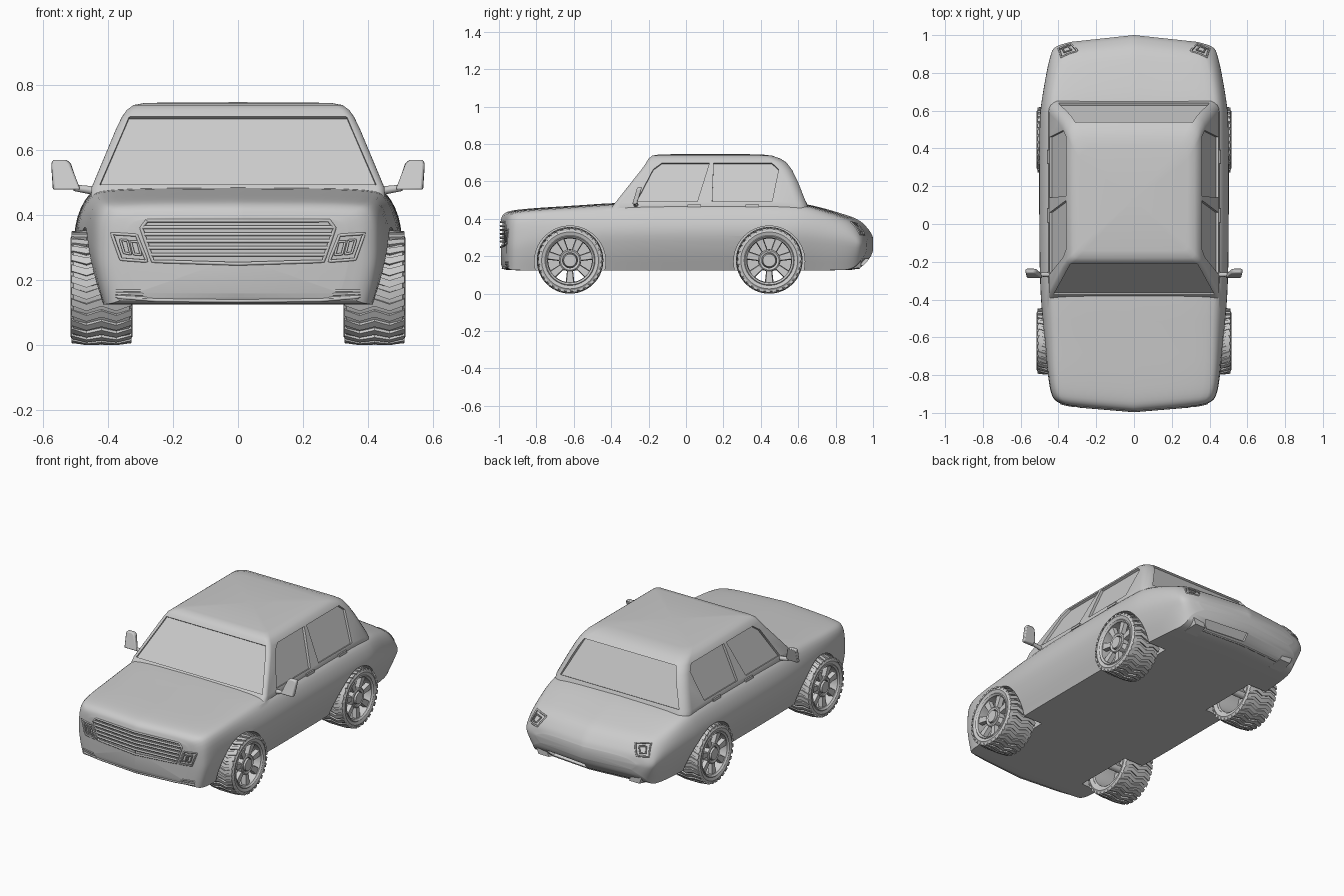
import bpy, bmesh, math
from mathutils import Vector, Matrix
from mathutils.bvhtree import BVHTree
from mathutils.geometry import normal as poly_normal

if "Cube" in bpy.data.objects:
    bpy.data.objects.remove(bpy.data.objects["Cube"])


def make(name, verts, faces, smooth=True):
    bm = bmesh.new()
    vs = [bm.verts.new(v) for v in verts]
    for f in faces:
        bm.faces.new([vs[i] for i in f])
    bmesh.ops.recalc_face_normals(bm, faces=bm.faces)
    me = bpy.data.meshes.new(name)
    bm.to_mesh(me)
    bm.free()
    ob = bpy.data.objects.new(name, me)
    bpy.context.collection.objects.link(ob)
    if smooth:
        shade(ob)
    return ob


def select(ob):
    bpy.ops.object.select_all(action='DESELECT')
    ob.select_set(True)
    bpy.context.view_layer.objects.active = ob


def shade(ob):
    select(ob)
    bpy.ops.object.shade_smooth_by_angle(angle=math.radians(32))


def chaikin(pts, n=2):
    for _ in range(n):
        out = [pts[0]]
        for a, b in zip(pts, pts[1:]):
            out += [tuple(p * .75 + q * .25 for p, q in zip(a, b)),
                    tuple(p * .25 + q * .75 for p, q in zip(a, b))]
        pts = out + [pts[-1]]
    return pts


def loft(name, rings, tips):
    n = len(rings[0])
    verts = [v for r in rings for v in r] + tips
    faces = [(k * n + i, k * n + (i + 1) % n, (k + 1) * n + (i + 1) % n, (k + 1) * n + i)
             for k in range(len(rings) - 1) for i in range(n)]
    base, m = (len(rings) - 1) * n, len(rings) * n
    for i in range(n):
        faces += [(i, (i + 1) % n, m), (base + i, base + (i + 1) % n, m + 1)]
    return make(name, verts, faces, False)


def prism(name, a, b, smooth=True):
    n = len(a)
    return make(name, list(a) + list(b), [tuple(range(n)), tuple(range(n, 2 * n))] +
                [(i, (i + 1) % n, n + (i + 1) % n, n + i) for i in range(n)], smooth)


def disc(x, y, z, r, n=48):
    return [(x, y + r * math.cos(2 * math.pi * i / n), z + r * math.sin(2 * math.pi * i / n)) for i in range(n)]


def boolean(ob, other, op):
    other.hide_render = True
    m = ob.modifiers.new("bool", 'BOOLEAN')
    m.operation, m.solver, m.object = op, 'EXACT', other
    select(ob)
    bpy.ops.object.modifier_apply(modifier=m.name)
    bpy.data.objects.remove(other)


# lower body: y, bottom, top, widest height, bottom / widest / shoulder half-widths, V bulge
stations = [(-.955, .16, .395, .27, .31, .34, .33, -.035), (-.945, .13, .425, .27, .38, .41, .385, -.035),
            (-.91, .125, .445, .28, .41, .44, .42, -.03), (-.80, .125, .457, .31, .415, .46, .435, -.02),
            (-.60, .125, .47, .34, .42, .48, .44, -.01), (-.36, .125, .487, .35, .43, .505, .45, 0),
            (0, .125, .49, .35, .43, .51, .455, 0), (.55, .125, .49, .35, .43, .51, .455, 0),
            (.66, .125, .475, .34, .42, .495, .45, .01), (.80, .125, .43, .32, .41, .47, .425, .03),
            (.89, .13, .395, .30, .39, .45, .40, .04), (.94, .19, .335, .27, .37, .43, .38, .045),
            (.955, .23, .30, .265, .30, .34, .31, .045)]
rings = []
for y, zb, zt, zm, wb, wm, wt, bulge in chaikin(stations):
    side = chaikin([(wb, zb), (.35 * wb + .65 * wm, (zb + zm) / 2), (wm, zm), (wt + .012, zt - .025),
                    (wt - .05, zt - .003), (0, zt)])
    half = [(0, zb)] + side
    loop = half + [(-x, z) for x, z in half[-2:0:-1]]
    rings.append([(x, y + bulge * max(0, 1 - abs(x) / .42), z) for x, z in loop])
body = loft("car_body", rings, [(0, rings[0][0][1], .27), (0, rings[-1][0][1], .265)])

# cabin: z, front y, back y, half-width
layers = [(.42, -.43, .67, .455), (.485, -.38, .645, .45), (.60, -.289, .60, .402), (.66, -.241, .57, .377),
          (.70, -.213, .54, .358), (.722, -.2, .505, .343), (.738, -.18, .46, .322), (.745, -.14, .40, .285)]
rings = []
for z, y0, y1, w in layers:
    ring = []
    for cx, cy, a0, r in ((1, y1, 0, .06), (-1, y1, 90, .06), (-1, y0, 180, .025), (1, y0, 270, .025)):
        oy = cy - r if cy == y1 else cy + r
        for k in range(6):
            a = math.radians(a0 + 18 * k)
            ring.append((cx * (w - r) + r * math.cos(a), oy + r * math.sin(a), z))
    rings.append(ring)
cabin = loft("cabin", rings, [(0, .1, .42), (0, .13, .747)])
boolean(body, cabin, 'UNION')
tree = BVHTree.FromObject(body, bpy.context.evaluated_depsgraph_get())


def hit(p, view):
    """Project a 2D point of a view (front, back, side +1/-1) onto the body."""
    if view in ('front', 'back'):
        s = -1 if view == 'front' else 1
        o, d = Vector((p[0], 2 * s, p[1])), Vector((0, -s, 0))
    else:
        o, d = Vector((2 * view, p[0], p[1])), Vector((-view, 0, 0))
    loc = tree.ray_cast(o, d)[0] or tree.find_nearest(o + d * 1.08)[0]
    return loc, -d


def pocket(pts, view, depth):
    """Sink a panel into the body."""
    ps = [hit(p, view) for p in pts]
    out, ps = ps[0][1], [p[0] for p in ps]
    n = poly_normal(ps)
    if n.dot(out) < 0:
        n = -n
    boolean(body, prism("cutter", [p + n * .05 for p in ps], [p - n * depth for p in ps], False), 'DIFFERENCE')


def trace(name, pts, view, r, closed=False):
    """Thin trim bar following the body surface."""
    if closed:
        pts = pts + pts[:1]
    path = []
    for a, b in zip(pts, pts[1:]):
        for k in range(8):
            t = k / 8
            path.append(hit((a[0] + (b[0] - a[0]) * t, a[1] + (b[1] - a[1]) * t), view)[0])
    path.append(hit(pts[-1], view)[0])
    cu = bpy.data.curves.new(name, 'CURVE')
    cu.dimensions, cu.bevel_depth, cu.bevel_resolution, cu.use_fill_caps = '3D', r, 1, True
    sp = cu.splines.new('POLY')
    sp.points.add(len(path) - 1)
    for q, p in zip(sp.points, path):
        q.co = (*p, 1)
    ob = bpy.data.objects.new(name, cu)
    bpy.context.collection.objects.link(ob)
    select(ob)
    bpy.ops.object.convert(target='MESH')


# windows
pocket([(-.425, .493), (.425, .493), (.335, .702), (-.335, .702)], 'front', .010)
pocket([(-.40, .495), (.40, .495), (.31, .70), (-.31, .70)], 'back', .012)
for s in (1, -1):
    pocket([(-.265, .493), (.06, .493), (.125, .698), (-.13, .698), (-.175, .665)], s, .014)
    pocket([(.14, .493), (.46, .493), (.495, .665), (.46, .698), (.148, .698)], s, .014)

for s in (1, -1):
    m = lambda pts: [(s * x, z) for x, z in pts]
    # headlights
    lamp = m([(.312, .338), (.388, .343), (.36, .264), (.28, .258)])
    pocket(lamp, 'front', .012)
    trace("headlight_frame", lamp, 'front', .005, True)
    trace("headlight_lens_inner", m([(.308, .318), (.33, .319), (.32, .28), (.298, .278)]), 'front', .004, True)
    trace("headlight_lens_outer", m([(.34, .322), (.362, .324), (.35, .284), (.33, .28)]), 'front', .004, True)
    # grille recess and fog slats
    pocket(m([(0, .383), (.28, .383), (.297, .36), (.262, .258), (0, .25)]), 'front', .008)
    for k in range(3):
        trace("fog_slat", m([(.28 + .01 * k, .145 + .011 * k), (.375, .15 + .009 * k)]), 'front', .004)
    # tail lights
    lamp = m([(.30, .372), (.385, .382), (.40, .318), (.335, .315)])
    pocket(lamp, 'back', .010)
    trace("tail_light_frame", lamp, 'back', .005, True)
    trace("tail_light_lens", m([(.33, .36), (.37, .365), (.38, .332), (.35, .33)]), 'back', .004, True)
    # rear valance recess
    pocket(m([(0, .148), (.25, .148), (.28, .185), (0, .185)]), 'back', .015)
    prism("rear_bumper_corner", [(s * x, .85, z) for x, z in ((.26, .125), (.35, .125), (.37, .17), (.29, .17))],
          [(s * x, .935, z) for x, z in ((.27, .14), (.34, .14), (.36, .19), (.29, .19))])
    # door handles
    for y in (.045, .355):
        x = hit((y, .472), s)[0].x
        prism("door_handle", [(x + s * a, y - .036, z) for a, z in ((-.01, .464), (.01, .464), (.008, .478), (-.01, .478))],
              [(x + s * a, y + .036, z) for a, z in ((-.01, .464), (.01, .464), (.008, .478), (-.01, .478))])
    # wing mirrors
    housing = prism("wing_mirror",
                    [(s * x, -.275 + .3 * (z - .52), z) for x, z in ((.483, .478), (.567, .478), (.573, .56), (.566, .57), (.53, .57), (.517, .56))],
                    [(s * x, -.25 + .3 * (z - .52), z) for x, z in ((.488, .478), (.57, .478), (.575, .56), (.568, .57), (.528, .57), (.513, .56))])
    bev = housing.modifiers.new("round", 'BEVEL')
    bev.width, bev.segments = .006, 2
    prism("mirror_stalk", disc(s * .43, -.268, .473, .014, 12), disc(s * .505, -.268, .484, .010, 12))

# grille
trace("grille_frame", [(-.28, .383), (0, .383), (.28, .383), (.297, .36), (.262, .258), (0, .25), (-.262, .258), (-.297, .36)],
      'front', .006, True)
for k in range(5):
    z = .278 + .021 * k
    w = .262 + .3 * (z - .258)
    trace("grille_slat", [(-w, z), (0, z), (w, z)], 'front', .0065)
trace("front_bumper_lip", [(-.37, .148), (-.25, .138), (0, .136), (.25, .138), (.37, .148)], 'front', .006)
trace("rear_bumper_lip", [(-.34, .14), (0, .137), (.34, .14)], 'back', .005)

# wheel arches
for s in (1, -1):
    for y in (-.62, .445):
        boolean(body, prism("arch_cutter", disc(s * .30, y, .172, .19, 64), disc(s * .62, y, .172, .19, 64), False), 'DIFFERENCE')
shade(body)


def spin(name, prof, s, cx, cy, cz, n=56):
    k = len(prof)
    verts = [(cx + s * x, cy + r * math.cos(2 * math.pi * i / n), cz + r * math.sin(2 * math.pi * i / n))
             for i in range(n) for x, r in prof]
    return make(name, verts, [(i * k + j, i * k + (j + 1) % k, (i + 1) % n * k + (j + 1) % k, (i + 1) % n * k + j)
                              for i in range(n) for j in range(k)])


# wheels
for s in (1, -1):
    for y in (-.62, .445):
        c = (s * .42, y, .178)
        spin("tyre", [(-.088, .13), (-.095, .152), (-.086, .168), (.086, .168), (.095, .152), (.088, .13)], s, *c)
        spin("rim", [(-.088, .134), (.09, .134), (.094, .13), (.085, .12), (.05, .117), (-.08, .122)], s, *c)
        # chevron tread blocks
        verts, faces, count = [], [], 30
        xs = (-.092, -.046, 0, .046, .092)
        for i in range(count):
            b = len(verts)
            for j, x in enumerate(xs):
                top = .178 if abs(x) < .09 else .172
                for da, r in ((0, .160), (.125, .160), (.125, top), (0, top)):
                    a = 2 * math.pi * i / count + da + .09 * (j % 2)
                    verts.append((c[0] + s * x, y + r * math.cos(a), c[2] + r * math.sin(a)))
            faces += [(b, b + 1, b + 2, b + 3), (b + 16, b + 17, b + 18, b + 19)]
            faces += [(b + 4 * j + k, b + 4 * j + (k + 1) % 4, b + 4 * j + 4 + (k + 1) % 4, b + 4 * j + 4 + k)
                      for j in range(4) for k in range(4)]
        make("tyre_tread", verts, faces)
        # spokes and hub
        for i in range(7):
            rot = Matrix.Rotation(2 * math.pi * (i + .5) / 7, 4, 'X')
            ends = [[Vector(c) + rot @ Vector((s * x, t, r)) for x, t in ((lo, -w), (hi, -w * .8), (hi, w * .8), (lo, w))]
                    for r, w, lo, hi in ((.045, .015, .05, .075), (.124, .024, .055, .08))]
            prism("spoke", *ends)
        spin("hub_ring", [(.045, .04), (.045, .06), (.078, .058), (.082, .052), (.078, .04)], s, *c, 32)
        prism("hub_cap", disc(c[0] + s * .04, y, c[2], .042, 32), disc(c[0] + s * .086, y, c[2], .034, 32))
        prism("axle_stub", disc(s * .26, y, c[2], .02, 16), disc(s * .47, y, c[2], .02, 16))
